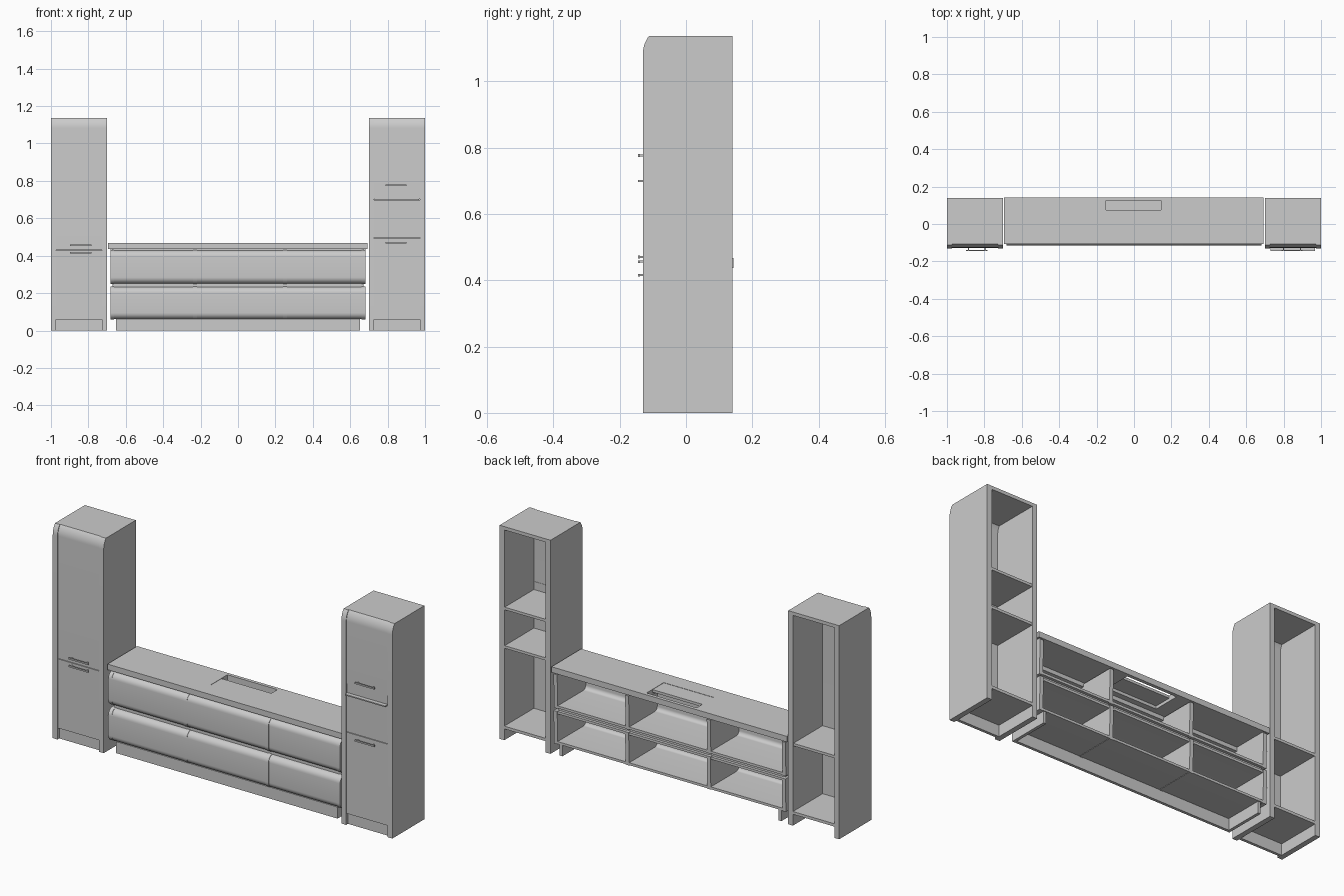
import bpy, bmesh
from math import sin, cos, asin, radians, pi

if "Cube" in bpy.data.objects:
    bpy.data.objects.remove(bpy.data.objects["Cube"])

def finish(name, bm, smooth=True):
    bmesh.ops.recalc_face_normals(bm, faces=bm.faces)
    me = bpy.data.meshes.new(name)
    bm.to_mesh(me)
    bm.free()
    ob = bpy.data.objects.new(name, me)
    bpy.context.collection.objects.link(ob)
    if smooth:
        bpy.ops.object.select_all(action='DESELECT')
        ob.select_set(True)
        bpy.context.view_layer.objects.active = ob
        bpy.ops.object.shade_smooth_by_angle(angle=radians(30))
    return ob

def box(name, x0, x1, y0, y1, z0, z1):
    bm = bmesh.new()
    bmesh.ops.create_cube(bm, size=1)
    for v in bm.verts:
        v.co = ((x0 + x1) / 2 + v.co.x * (x1 - x0),
                (y0 + y1) / 2 + v.co.y * (y1 - y0),
                (z0 + z1) / 2 + v.co.z * (z1 - z0))
    return finish(name, bm, False)

def extrude_yz(name, pts, x0, x1):
    """Extrude a y-z outline along x."""
    bm = bmesh.new()
    f = bm.faces.new([bm.verts.new((x0, y, z)) for y, z in pts])
    g = bmesh.ops.extrude_face_region(bm, geom=[f])
    for v in g['geom']:
        if isinstance(v, bmesh.types.BMVert):
            v.co.x = x1
    return finish(name, bm)

def arc(cy, cz, r, a0, a1, n=10):
    return [(cy + r * cos(a0 + (a1 - a0) * i / n), cz + r * sin(a0 + (a1 - a0) * i / n))
            for i in range(n + 1)]

# ---------- tall side cabinets ----------
TOP, BACK, T = 1.137, 0.14, 0.018
CY, CZ = -0.04, TOP - 0.055

def crown(r):
    """Curved front edge, from the vertical front up to the top."""
    top = TOP if r > 0.08 else TOP - T
    return arc(CY, CZ, r, pi, pi - asin((top - CZ) / r)) + [(BACK, top)]

def handle(name, xc, z):
    box(name, xc - 0.057, xc + 0.057, -0.144, -0.138, z - 0.004, z + 0.004)
    for s in (-1, 1):
        box(name + "_post", xc + s * 0.045 - 0.003, xc + s * 0.045 + 0.003,
            -0.139, -0.127, z - 0.003, z + 0.003)

def tower(side, x0, x1, split, shelves, handles):
    for n, a in (("left", x0), ("right", x1 - 0.028)):
        extrude_yz(side + "_tower_" + n + "_panel",
                   [(BACK, 0), (-0.13, 0)] + crown(0.09), a, a + 0.028)
    a, b = x0 + 0.028, x1 - 0.028
    # upper door and top in one curved shell
    extrude_yz(side + "_tower_upper_door",
               [(-0.127, split + 0.001)] + crown(0.087) + crown(0.069)[::-1]
               + [(-0.109, split + 0.001)], a, b)
    box(side + "_tower_floor", a, b, -0.109, BACK, 0.06, 0.075)
    box(side + "_tower_plinth", a, b, -0.115, -0.10, 0, 0.06)
    for z in shelves:
        box(side + "_tower_shelf", a, b, -0.109, BACK - 0.003, z - 0.007, z + 0.007)
    for z in handles:
        handle(side + "_tower_handle", (x0 + x1) / 2 + (0.01 if x0 < 0 else -0.005), z)

tower("left", -1.0, -0.70, 0.43, [0.43], [0.456, 0.415])
box("left_tower_lower_door", -0.972, -0.728, -0.127, -0.109, 0.06, 0.428)
tower("right", 0.70, 1.0, 0.75, [0.70, 0.495], [0.776, 0.47])
box("right_tower_lower_door", 0.728, 0.972, -0.127, -0.109, 0.06, 0.493)
box("right_tower_middle_door", 0.728, 0.972, -0.127, -0.109, 0.496, 0.697)
box("right_tower_recessed_strip", 0.728, 0.972, -0.122, -0.109, 0.702, 0.75)
box("right_tower_lip_handle", 0.73, 0.967, -0.144, -0.109, 0.696, 0.702)

# ---------- low console ----------
def c_path(d, z0, z1, yt):
    """Open path: top board, round front, bottom board, inset by d."""
    f, r = -0.115, 0.035
    return ([(yt, z1 - d)]
            + arc(f + r, z1 - r, r - d, pi / 2, pi, 8)
            + arc(f + r, z0 + r, r - d, pi, 1.5 * pi, 8)
            + [(BACK - 0.005, z0 + d)])

XS = [-0.683, -0.241, 0.240, 0.661]   # left edges of the upright panels
W = 0.021
for row, z0, z1, yt in (("lower", 0.06, 0.235, BACK - 0.005), ("upper", 0.25, 0.43, -0.05)):
    for x in XS:
        extrude_yz(row + "_upright", c_path(-0.001, z0, z1, BACK), x, x + W)
    for a, b in zip(XS, XS[1:]):
        extrude_yz(row + "_drawer_front",
                   c_path(0.001, z0, z1, yt) + c_path(0.014, z0, z1, yt)[::-1],
                   a + W, b)
box("row_spacer", -0.67, 0.67, -0.085, 0.12, 0.234, 0.251)
box("top_spacer_front", -0.67, 0.67, -0.09, -0.05, 0.428, 0.438)
for s in (-1, 1):
    box("top_spacer_side", s * 0.672 - 0.01, s * 0.672 + 0.01, -0.05, 0.135, 0.428, 0.438)
    box("plinth_side", s * 0.645 - 0.008, s * 0.645 + 0.008, -0.08, 0.13, 0, 0.061)
box("plinth_front", -0.653, 0.653, -0.095, -0.08, 0, 0.061)

# table top with a cable opening and its flap
top = box("console_top", -0.694, 0.692, -0.107, 0.143, 0.437, 0.467)
cut = box("opening_cutter", -0.15, 0.145, -0.02, 0.125, 0.40, 0.50)
cut.hide_render = True
m = top.modifiers.new("opening", 'BOOLEAN')
m.object, m.operation, m.solver = cut, 'DIFFERENCE', 'EXACT'
bpy.context.view_layer.objects.active = top
bpy.ops.object.modifier_apply(modifier=m.name)
bpy.data.objects.remove(cut)
box("cable_flap", -0.149, 0.144, -0.019, 0.075, 0.452, 0.466)
